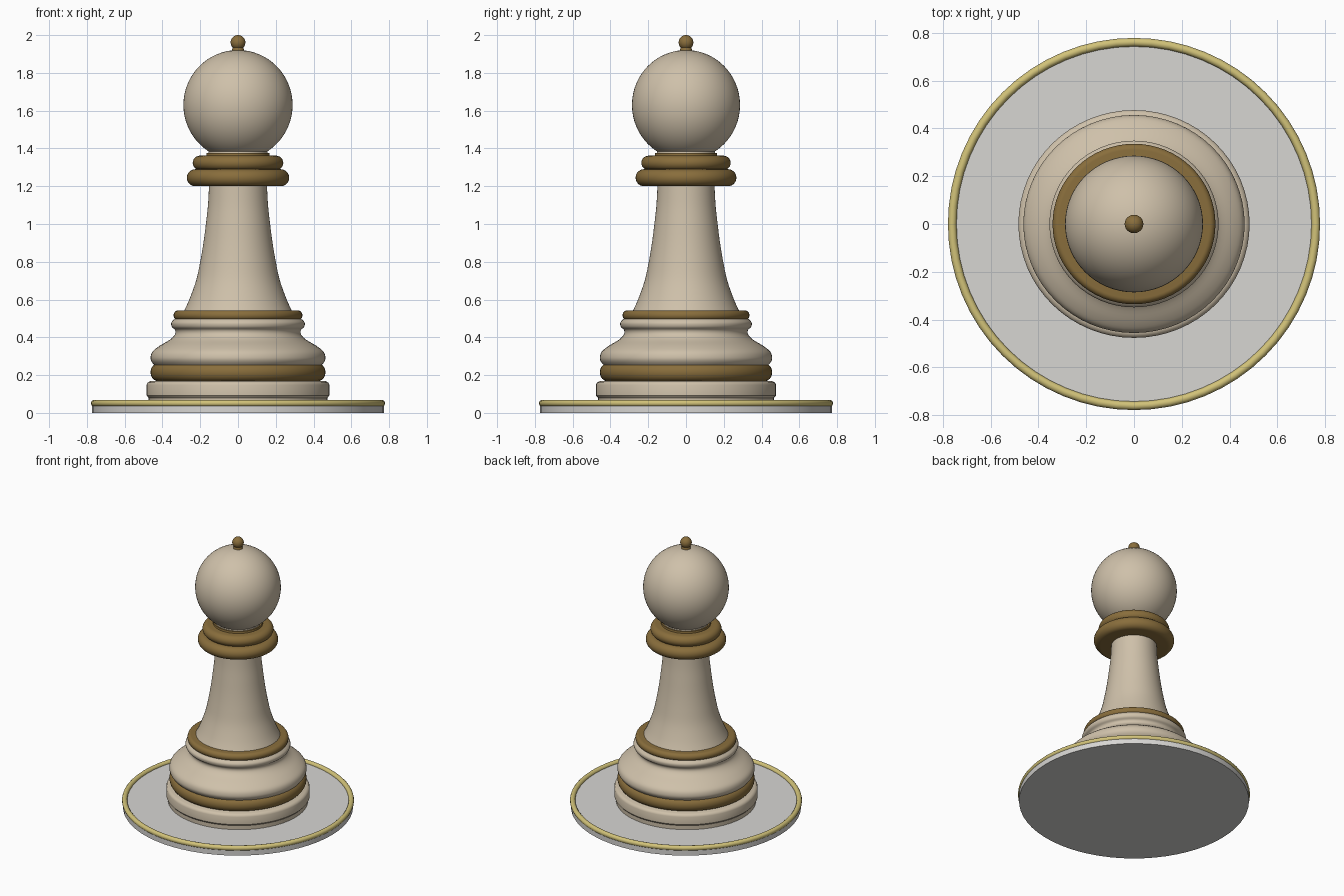
import bpy, math

if "Cube" in bpy.data.objects:
    bpy.data.objects.remove(bpy.data.objects["Cube"])


def material(name, rgb):
    m = bpy.data.materials.new(name)
    m.diffuse_color = (*rgb, 1)
    m.use_nodes = True
    m.node_tree.nodes["Principled BSDF"].inputs["Base Color"].default_value = m.diffuse_color
    return m


cream = material("cream", (0.62, 0.53, 0.40))
bronze = material("bronze", (0.25, 0.155, 0.045))
gold = material("gold", (0.64, 0.54, 0.19))
grey = material("light_grey", (0.68, 0.67, 0.65))


def finish(obj, name, mat, angle=40):
    obj.name = name
    obj.data.materials.append(mat)
    bpy.context.view_layer.objects.active = obj
    obj.select_set(True)
    bpy.ops.object.shade_smooth_by_angle(angle=math.radians(angle))
    obj.select_set(False)
    return obj


def lathe(name, profile, mat, sides=64, depth=0.985):
    """Spin an (r, z) profile about z and cap both ends."""
    n = len(profile)
    verts = [(r * math.cos(2 * math.pi * i / sides),
              depth * r * math.sin(2 * math.pi * i / sides), z)
             for i in range(sides) for r, z in profile]
    faces = [(i * n + j, (i + 1) % sides * n + j,
              (i + 1) % sides * n + j + 1, i * n + j + 1)
             for i in range(sides) for j in range(n - 1)]
    faces.append([i * n for i in reversed(range(sides))])
    faces.append([i * n + n - 1 for i in range(sides)])
    mesh = bpy.data.meshes.new(name)
    mesh.from_pydata(verts, [], faces)
    obj = bpy.data.objects.new(name, mesh)
    bpy.context.collection.objects.link(obj)
    return finish(obj, name, mat)


def smooth(points, steps=4):
    """Catmull-Rom curve through the profile points."""
    p = [points[0]] + points + [points[-1]]
    out = []
    for a, b, c, d in zip(p, p[1:], p[2:], p[3:]):
        for s in range(steps):
            t = s / steps
            out.append(tuple(0.5 * (2 * b[k] + (c[k] - a[k]) * t
                       + (2 * a[k] - 5 * b[k] + 4 * c[k] - d[k]) * t * t
                       + (3 * b[k] - a[k] - 3 * c[k] + d[k]) * t ** 3)
                       for k in (0, 1)))
    return out + [points[-1]]


def band(name, radius, low, high, bulge, mat):
    """Ring with a rounded outer edge."""
    mid, half = (low + high) / 2, (high - low) / 2
    pts = [(radius - bulge + bulge * math.cos(a), mid + half * math.sin(a))
           for a in [math.pi * (k / 12 - 0.5) for k in range(13)]]
    return lathe(name, pts, mat)


def ball(name, radius, z, mat, height):
    bpy.ops.mesh.primitive_uv_sphere_add(segments=64, ring_count=32, radius=1,
                                         location=(0, 0, z))
    obj = bpy.context.object
    obj.scale = (radius, radius * 0.99, height)
    return finish(obj, name, mat, 60)


# Floor disc and its rim
lathe("floor_disc", [(0.772, 0), (0.772, 0.05)], grey, 64, 1)
bpy.ops.mesh.primitive_torus_add(major_radius=0.761, minor_radius=0.018,
                                 major_segments=64, minor_segments=12,
                                 location=(0, 0, 0.051))
finish(bpy.context.object, "disc_rim", gold, 60)

# Plinth and lower band
lathe("plinth", [(0.472, 0.045), (0.473, 0.08), (0.484, 0.092), (0.484, 0.148),
                 (0.479, 0.16), (0.465, 0.168)], cream)
band("lower_band", 0.463, 0.168, 0.262, 0.04, bronze)

# Swelling foot and the band above it
lathe("foot", smooth([(0.44, 0.25), (0.458, 0.272), (0.463, 0.295),
                      (0.452, 0.325), (0.415, 0.355), (0.36, 0.388),
                      (0.334, 0.415), (0.333, 0.438), (0.35, 0.455),
                      (0.353, 0.478), (0.335, 0.498)]), cream)
band("upper_band", 0.341, 0.49, 0.543, 0.025, bronze)

# Stem
lathe("stem", smooth([(0.288, 0.535), (0.258, 0.6), (0.222, 0.7), (0.2, 0.8),
                      (0.183, 0.9), (0.17, 1.0), (0.159, 1.1),
                      (0.153, 1.21)]), cream)

# Double collar and neck
band("lower_collar", 0.271, 1.2, 1.29, 0.045, bronze)
lathe("collar_waist", [(0.222, 1.27), (0.215, 1.3)], bronze)
band("upper_collar", 0.24, 1.285, 1.362, 0.04, bronze)
lathe("collar_top", [(0.17, 1.34), (0.166, 1.376)], bronze)
lathe("neck", [(0.158, 1.36), (0.155, 1.39)], cream)

# Head and finial
ball("head", 0.289, 1.63, cream, 0.291)
lathe("finial_neck", [(0.034, 1.905), (0.031, 1.925), (0.027, 1.94)], bronze)
ball("finial", 0.039, 1.961, bronze, 0.039)
